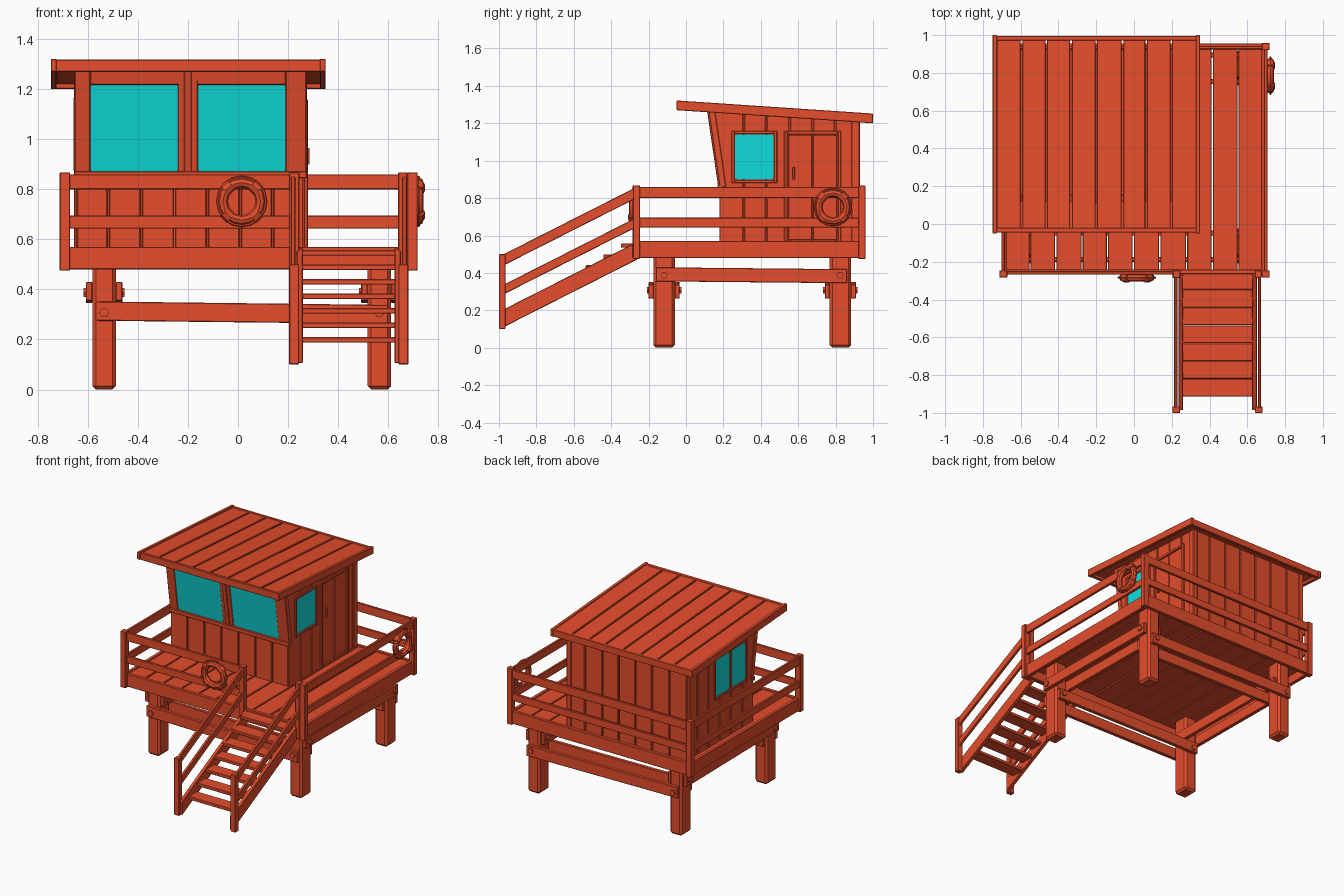
import bpy, bmesh, math, random
from mathutils import Vector as V

if "Cube" in bpy.data.objects:
    bpy.data.objects.remove(bpy.data.objects["Cube"])

random.seed(4)


def material(name, rgb):
    m = bpy.data.materials.new(name)
    m.diffuse_color = (*rgb, 1)
    m.use_nodes = True
    m.node_tree.nodes["Principled BSDF"].inputs["Base Color"].default_value = m.diffuse_color
    return m


WOOD = material("painted_wood", (0.78, 0.075, 0.025))
GLASS = material("window_glass", (0.005, 0.72, 0.72))


# A shape is (outline points, extrusion vector)
def box(x0, x1, y0, y1, z0, z1):
    return ([(x0, y0, z0), (x1, y0, z0), (x1, y1, z0), (x0, y1, z0)], (0, 0, z1 - z0))


def side_prism(x0, x1, yz):
    return ([(x0, y, z) for y, z in yz], (x1 - x0, 0, 0))


def build(name, shapes, mat=WOOD, bevel=0.003):
    bm = bmesh.new()
    for pts, vec in shapes:
        a = [bm.verts.new(p) for p in pts]
        b = [bm.verts.new(V(p) + V(vec)) for p in pts]
        bm.faces.new(a)
        bm.faces.new(b[::-1])
        n = len(a)
        for i in range(n):
            j = (i + 1) % n
            bm.faces.new((a[j], a[i], b[i], b[j]))
    bmesh.ops.recalc_face_normals(bm, faces=bm.faces)
    me = bpy.data.meshes.new(name)
    bm.to_mesh(me)
    bm.free()
    me.materials.append(mat)
    ob = bpy.data.objects.new(name, me)
    bpy.context.collection.objects.link(ob)
    if bevel:
        m = ob.modifiers.new("worn_edges", 'BEVEL')
        m.width, m.segments = bevel, 1
    return ob


def spans(a, b, n, gap=0.007):
    """Split a..b into n board widths with gaps and slight irregularity."""
    e = [a + (b - a) * i / n + (random.uniform(-.005, .005) if 0 < i < n else 0) for i in range(n + 1)]
    return [(e[i] + gap / 2, e[i + 1] - gap / 2) for i in range(n)]


# Legs: heavy posts with chamfered corners
LX, LY = (-0.535, 0.565), (-0.117, 0.825)
legs = build("legs", [box(x - .047, x + .047, y - .057, y + .057, 0, .55) for x in LX for y in LY], bevel=0.014)

# Paired tie beams and their bolts
beams, bolts = [], []
for y in LY:
    for s in (-1, 1):
        c = y + s * .07
        beams.append(([(-.57, c - .013, .275), (.60, c - .013, .262), (.60, c - .013, .338), (-.57, c - .013, .352)], (0, .026, 0)))
        for x in LX:
            bolts.append(([(x + .02 * math.cos(k * math.pi / 3), c, .307 + .02 * math.sin(k * math.pi / 3)) for k in range(6)], (0, s * .022, 0)))
for x in LX:
    for s in (-1, 1):
        c = x + s * .06
        beams.append(side_prism(c - .013, c + .013, [(-.16, .355), (.86, .345), (.86, .42), (-.16, .43)]))
        for y in LY:
            bolts.append(([(c, y + .02 * math.cos(k * math.pi / 3), .388 + .02 * math.sin(k * math.pi / 3)) for k in range(6)], (s * .022, 0, 0)))
build("tie_beams", beams)
build("beam_bolts", bolts, bevel=0)

# Deck boards and skirt
build("deck_boards", [box(a, b, -.25, .94, .54 + random.uniform(0, .004), .562) for a, b in spans(-.685, .685, 10)])
build("deck_skirt", [box(-.695, .695, -.265, -.24, .48, .57), box(-.695, .695, .925, .95, .48, .57),
                     box(-.70, -.675, -.26, .945, .48, .57), box(.675, .70, -.26, .945, .48, .57)])

# Deck railing
posts = [box(x - .021, x + .021, y - .019, y + .019, .475, .868)
         for x in (-.692, .697) for y in (-.265, .94)]
posts += [box(.205, .245, -.285, -.245, .48, .868), box(.64, .676, -.285, -.245, .48, .868)]
build("rail_posts", posts)
rails = []
for z0, z1 in ((.80, .86), (.643, .695)):
    rails += [box(-.69, .22, -.268, -.25, z0, z1), box(-.69, .69, .937, .955, z0, z1),
              box(-.702, -.684, -.26, .94, z0, z1), box(.688, .706, -.26, .94, z0, z1)]
build("deck_rails", rails)

# Stairs: treads, stringers, sloping rails, foot posts
build("stair_treads", [box(.255, .63, -.347 - .0945 * i, -.253 - .0945 * i, .535 - .058 * i, .557 - .058 * i) for i in range(7)])


def slope(x0, x1, z, h):
    return side_prism(x0, x1, [(-.985, z), (-.26, z + .367), (-.26, z + .367 + h), (-.985, z + h)])


stringers, srails, feet = [], [], []
for s in (-1, 1):
    def xr(a, b):
        return sorted((.4425 + s * a, .4425 + s * b))
    stringers.append(slope(*xr(.183, .208), .105, .095))
    for z, h in ((.435, .06), (.28, .052)):
        srails.append(slope(*xr(.213, .231), z, h))
    feet.append(box(*xr(.198, .238), -1.0, -.965, .10, .50))
build("stair_stringers", stringers)
build("stair_rails", srails)
build("stair_foot_posts", feet)


# Cabin: solid core clad in vertical boards
def roof_z(y):
    return 1.27 - .07 * (y + .05) / 1.05


def front_y(z):
    return .18 - .06 * max(0, z - .87) / .4


T = .022
build("cabin_core", [side_prism(-.637, .257, [(.195, .56), (.195, .87), (.142, 1.27), (.91, roof_z(.91) + T), (.91, .56)])], bevel=0)
build("front_wall_boards", [box(a, b, .178, .20, .56, .855) for a, b in spans(-.645, .265, 7)])
build("back_wall_boards", [box(a, b, .905, .924, .56, roof_z(.92) + .018) for a, b in spans(-.645, .265, 7)])
sides = []
for x0, x1 in ((-.648, -.63), (.25, .268)):
    for i, (a, b) in enumerate(spans(.18, .922, 6)):
        left = [(.18, .56), (.18, .87), (.122, roof_z(.12) + .018)] if i == 0 else [(a, .56), (a, roof_z(a) + .018)]
        sides.append(side_prism(x0, x1, left + [(b, roof_z(b) + .018), (b, .56)]))
build("side_wall_boards", sides)


# Sloping front window frame
def leaning(x0, x1, z0, z1, out=0.0):
    return side_prism(x0, x1, [(front_y(z0) - out, z0), (front_y(z1) - out, z1), (front_y(z1) + .035, z1), (front_y(z0) + .035, z0)])


build("front_window_frame", [leaning(-.653, -.59, .86, 1.275), leaning(.19, .273, .86, 1.275),
                             leaning(-.24, -.16, .86, 1.275), leaning(-.215, -.185, .86, 1.275, .008),
                             leaning(-.59, .19, 1.218, 1.275), box(-.655, .275, .168, .20, .845, .872)])


# Rounded glass panes
def pane(u0, u1, z0, z1, place, vec, r=.016):
    pts = []
    for cu, cz, q in ((u1 - r, z1 - r, 0), (u0 + r, z1 - r, 1), (u0 + r, z0 + r, 2), (u1 - r, z0 + r, 3)):
        for k in range(4):
            t = (q + k / 3) * math.pi / 2
            pts.append(place(cu + r * math.cos(t), cz + r * math.sin(t)))
    return (pts, vec)


def on_front(u, z):
    return (u, .18 - .15 * (z - .87) + .004, z)


build("front_glass", [pane(a, b, .868, 1.222, on_front, (0, .02, 0)) for a, b in ((-.592, -.238), (-.162, .192))], GLASS, 0)
build("side_glass", [pane(.262, .468, .90, 1.14, lambda u, z: (.262, u, z), (.010, 0, 0)),
                     pane(.275, .425, .89, 1.15, lambda u, z: (-.642, u, z), (-.010, 0, 0)),
                     pane(.452, .60, .89, 1.15, lambda u, z: (-.642, u, z), (-.010, 0, 0))], GLASS, 0)


# Side window frames, door and corner trims
def frame(x0, x1, y0, y1, z0, z1, w):
    return [box(x0, x1, y0 - w, y0, z0 - w, z1 + w), box(x0, x1, y1, y1 + w, z0 - w, z1 + w),
            box(x0, x1, y0, y1, z1, z1 + w), box(x0, x1, y0, y1, z0 - w, z0)]


build("side_window_frames", frame(.25, .277, .26, .47, .898, 1.142, .018)
      + frame(-.657, -.63, .273, .602, .888, 1.152, .018) + [box(-.657, -.63, .425, .452, .888, 1.152)])
build("door", [box(.25, .272, a, b, .575, 1.138) for a, b in spans(.545, .81, 2, .005)])
build("door_frame", [box(.25, .279, .525, .543, .56, 1.16), box(.25, .279, .812, .83, .56, 1.16), box(.25, .279, .543, .812, 1.14, 1.16)])
build("door_handle", [box(.27, .285, .57, .582, .90, .91), box(.27, .285, .57, .582, .955, .965), box(.277, .286, .57, .582, .90, .965)], bevel=.002)
build("corner_trims", [box(x0, x1, .885, .929, .56, roof_z(.93) + .018) for x0, x1 in ((-.655, -.62), (.24, .275))])

# Roof: sloping boards inside a deep rim
roof = []
for a, b in spans(-.73, .335, 8, .009):
    roof.append(side_prism(a, b, [(y, roof_z(y) + dz) for y, dz in ((-.035, .02), (.985, .02), (.985, .045), (-.035, .045))]))
build("roof_boards", roof)
rim = [side_prism(a, b, [(-.05, 1.27), (1.0, 1.20), (1.0, 1.252), (-.05, 1.322)]) for a, b in ((-.748, -.725), (.327, .35))]
for y0, y1 in ((-.045, -.022), (.972, .995)):
    rim.append(side_prism(-.74, .34, [(y0, roof_z(y0)), (y1, roof_z(y1)), (y1, roof_z(y1) + .049), (y0, roof_z(y0) + .049)]))
build("roof_rim", rim)


# Life rings: torus, four bands and a loose rope, in a frame facing along its axis
def life_ring(loc, rot):
    root = bpy.data.objects.new("life_ring_mount", None)
    bpy.context.collection.objects.link(root)

    def keep(name):
        o = bpy.context.object
        o.name, o.parent = name, root
        o.data.materials.append(WOOD)
        bpy.ops.object.shade_smooth_by_angle(angle=math.radians(35))
    bpy.ops.mesh.primitive_torus_add(major_segments=16, minor_segments=8, major_radius=.075, minor_radius=.02)
    keep("life_ring")
    bpy.ops.mesh.primitive_torus_add(major_segments=16, minor_segments=5, major_radius=.098, minor_radius=.005)
    keep("life_ring_rope")
    for k in range(4):
        t = math.pi / 4 + k * math.pi / 2
        bpy.ops.mesh.primitive_cylinder_add(vertices=8, radius=.025, depth=.036, rotation=(math.pi / 2, 0, t),
                                            location=(.077 * math.cos(t), .077 * math.sin(t), 0))
        keep("life_ring_band")
    root.location, root.rotation_euler = loc, rot


life_ring((.015, -.284, .752), (math.pi / 2, 0, 0))
life_ring((.722, .785, .752), (math.pi / 2, 0, math.pi / 2))
